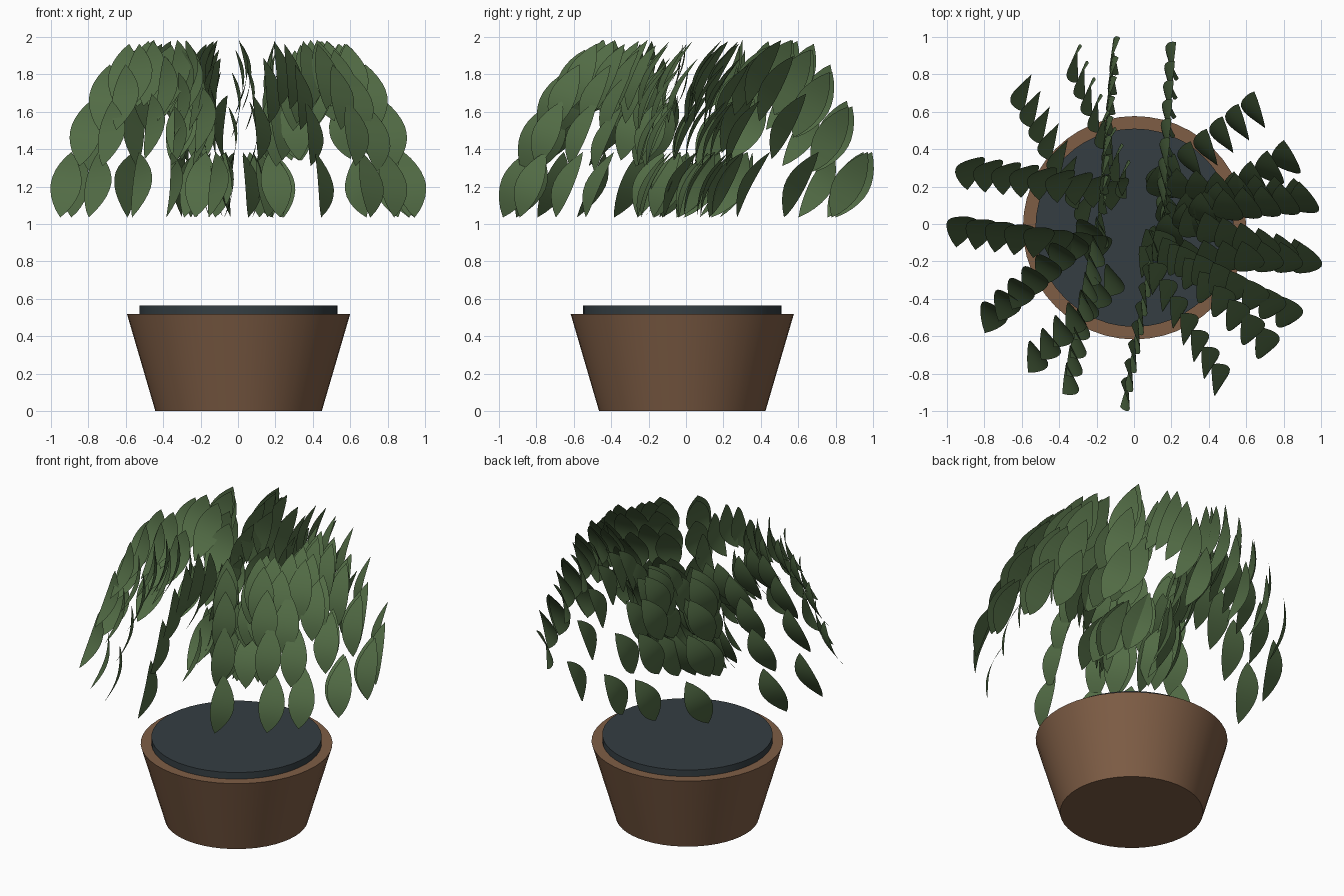
import bpy, bmesh, math
from mathutils import Vector

if "Cube" in bpy.data.objects:
    bpy.data.objects.remove(bpy.data.objects["Cube"])


def material(name, color):
    m = bpy.data.materials.new(name)
    m.diffuse_color = (*color, 1)
    m.use_nodes = True
    m.node_tree.nodes["Principled BSDF"].inputs["Base Color"].default_value = m.diffuse_color
    return m


def frustum(name, r1, r2, z1, z2, mat):
    bpy.ops.mesh.primitive_cone_add(vertices=48, radius1=r1, radius2=r2, depth=z2 - z1,
                                    location=(0.003, -0.02, (z1 + z2) / 2))
    ob = bpy.context.object
    ob.name = name
    ob.data.materials.append(mat)
    bpy.ops.object.shade_smooth_by_angle()
    return ob


# pot and soil
frustum("pot", 0.445, 0.597, 0.0, 0.52, material("clay", (0.21, 0.11, 0.06)))
frustum("soil", 0.53, 0.53, 0.45, 0.565, material("earth", (0.035, 0.048, 0.055)))

# each strand: outer end and inner start (x, y) of its row of leaves
STRANDS = [
    ((-.87, .29), (-.10, .18)), ((-.92, -.02), (-.20, -.12)),
    ((-.76, -.49), (-.25, -.05)), ((-.53, -.71), (-.12, -.30)),
    ((-.35, -.83), (-.19, -.05)), ((-.05, -.91), (.10, -.10)),
    ((.45, -.83), (.06, -.20)), ((.70, -.64), (.15, -.12)),
    ((.82, -.48), (.10, -.12)), ((.92, -.20), (.20, -.18)),
    ((.89, -.18), (.22, .02)), ((.91, .12), (.20, .05)),
    ((.88, .14), (.15, .20)), ((.82, .34), (.20, -.05)),
    ((.65, .60), (.14, .20)), ((.21, .87), (.16, .05)),
    ((-.10, .90), (-.17, .05)), ((-.31, .86), (-.05, .24)),
    ((-.59, .71), (-.25, .10)),
]
ROWS, COLS = 10, 4


def add_leaf(bm, centre, ang):
    """Pointed hanging leaf, bowed sideways and leaning to the front."""
    c, s = math.cos(ang), math.sin(ang)
    down = Vector((0.06 * c, -0.165 - 0.03 * s, -0.35))
    width = Vector((c, -s, 0))
    width = (width - down * width.dot(down) / down.length_squared).normalized()
    bow = Vector((-s, -c, 0))
    grid = []
    for i in range(ROWS + 1):
        t = i / ROWS
        half = 0.082 * math.sin(math.pi * t) ** 0.85 if 0 < i < ROWS else 0
        mid = centre + down * (t - 0.5) + bow * 0.045 * (math.sin(math.pi * t) - 0.5)
        if half == 0:
            tip = bm.verts.new(mid)
            grid.append([tip] * (COLS + 1))
        else:
            grid.append([bm.verts.new(mid + width * half * (2 * j / COLS - 1))
                         for j in range(COLS + 1)])
    for a, b in zip(grid, grid[1:]):
        for j in range(COLS):
            quad = list(dict.fromkeys((a[j], a[j + 1], b[j + 1], b[j])))
            bm.faces.new(quad).smooth = True


# rows of leaves arching from the middle up, over and down outside
bm = bmesh.new()
PEAK = 0.52
for end, start in STRANDS:
    e, st = Vector(end), Vector(start)
    ang = math.atan2(e.y, e.x)
    n = max(6, round((e - st).length / 0.103))
    for k in range(n + 1):
        f = k / n
        p = e.lerp(st, f)
        u = (PEAK - f) / PEAK if f < PEAK else (f - PEAK) / (1 - PEAK)
        z = 1.81 - 0.6 * u ** (1.9 if f < PEAK else 2)
        add_leaf(bm, Vector((p.x, p.y, z)), ang)
mesh = bpy.data.meshes.new("leaves")
bm.to_mesh(mesh)
bm.free()
mesh.materials.append(material("leaf_green", (0.085, 0.15, 0.06)))
bpy.context.collection.objects.link(bpy.data.objects.new("leaves", mesh))
